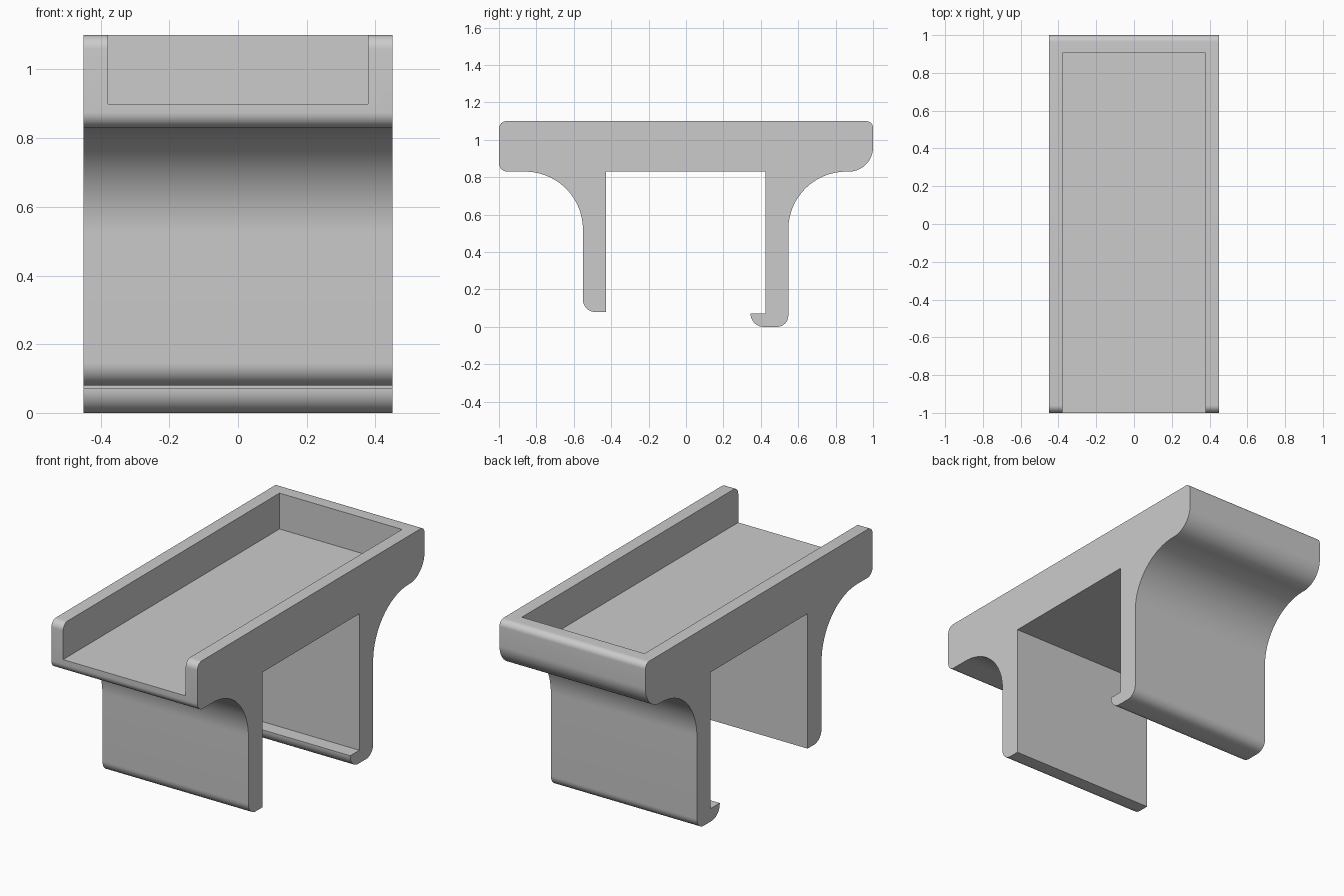
import bpy
import bmesh
import math
from mathutils import Vector

cube = bpy.data.objects.get("Cube")
if cube:
    bpy.data.objects.remove(cube, do_unlink=True)

HALF_WIDTH = 0.45

grey = bpy.data.materials.new("light_grey")
grey.use_nodes = True
GREY = (0.6, 0.6, 0.6, 1)
grey.diffuse_color = GREY
grey.node_tree.nodes["Principled BSDF"].inputs["Base Color"].default_value = GREY


def rounded(corners):
    """Replace each (y, z, radius) right-angle corner by an arc."""
    points = []
    for i, (y, z, r) in enumerate(corners):
        p = Vector((y, z))
        if r == 0:
            points.append(p)
            continue
        before = (Vector(corners[i - 1][:2]) - p).normalized() * r
        after = (Vector(corners[(i + 1) % len(corners)][:2]) - p).normalized() * r
        steps = 24 if r > 0.1 else 10
        for s in range(steps + 1):
            a = s / steps * math.pi / 2
            points.append(p + before * (1 - math.sin(a)) + after * (1 - math.cos(a)))
    return points


def extrude_profile(name, points, half_width):
    """Extrude a y-z outline across x."""
    bm = bmesh.new()
    face = bm.faces.new([bm.verts.new((-half_width, p.x, p.y)) for p in points])
    side = bmesh.ops.extrude_face_region(bm, geom=[face])
    verts = [g for g in side["geom"] if isinstance(g, bmesh.types.BMVert)]
    bmesh.ops.translate(bm, verts=verts, vec=(2 * half_width, 0, 0))
    bmesh.ops.recalc_face_normals(bm, faces=bm.faces)
    mesh = bpy.data.meshes.new(name)
    bm.to_mesh(mesh)
    bm.free()
    mesh.materials.append(grey)
    obj = bpy.data.objects.new(name, mesh)
    bpy.context.collection.objects.link(obj)
    return obj


# Side outline: top slab, hooked back leg, straight front leg
outline = [
    (-1, 1.10, 0.04), (1, 1.10, 0.035), (1, 0.83, 0.13),
    (0.547, 0.83, 0.31), (0.547, 0, 0.06), (0.345, 0, 0.07),
    (0.345, 0.072, 0), (0.425, 0.072, 0), (0.425, 0.832, 0),
    (-0.428, 0.832, 0), (-0.428, 0.08, 0), (-0.551, 0.08, 0.065),
    (-0.551, 0.83, 0.31), (-1, 0.83, 0.045),
]
body = extrude_profile("clip_tray", rounded(outline), HALF_WIDTH)

# Tray recess, open at the front
recess = [(-1.2, 1.3, 0), (0.905, 1.3, 0), (0.905, 0.9, 0), (-1.2, 0.9, 0)]
cutter = extrude_profile("recess_cutter", rounded(recess), 0.378)
cutter.hide_render = True

cut = body.modifiers.new("recess", "BOOLEAN")
cut.operation = "DIFFERENCE"
cut.solver = "EXACT"
cut.object = cutter

bpy.ops.object.select_all(action="DESELECT")
body.select_set(True)
bpy.context.view_layer.objects.active = body
bpy.ops.object.modifier_apply(modifier=cut.name)
bpy.data.objects.remove(cutter, do_unlink=True)
bpy.ops.object.shade_smooth_by_angle(angle=math.radians(30))
